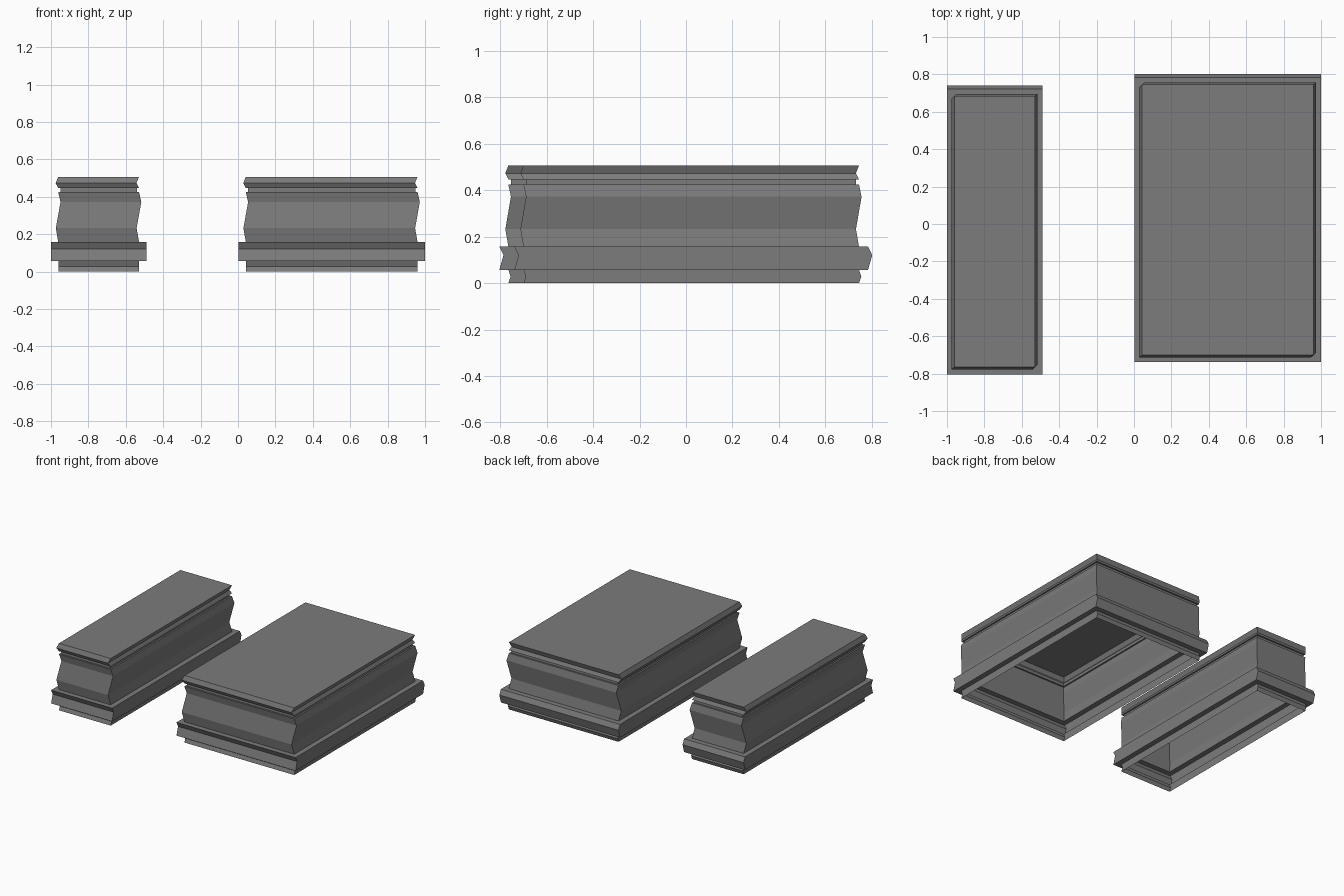
import bpy
import bmesh

cube = bpy.data.objects.get("Cube")
if cube:
    bpy.data.objects.remove(cube)

grey = bpy.data.materials.new("stone grey")
grey.use_nodes = True
colour = (0.2, 0.2, 0.2, 1)
grey.diffuse_color = colour
grey.node_tree.nodes["Principled BSDF"].inputs["Base Color"].default_value = colour

LEDGE = 0.039   # how far the lower moulding stands out
NECK = -0.012   # how far the groove below the cap steps in

# Moulding levels: height, outward offset, x shift, y shift
LEVELS = [
    (0.0, 0, 0, 0),
    (0.028, 0, 0, 0.01),
    (0.057, 0, 0, 0),
    (0.057, LEDGE, 0, 0),
    (0.12, LEDGE, 0, 0.018),
    (0.157, LEDGE, 0, 0),
    (0.157, 0, 0, 0),
    (0.232, 0, -0.013, -0.013),
    (0.372, 0, 0.012, 0.011),
    (0.425, 0, 0, 0),
    (0.425, NECK, 0, 0),
    (0.447, NECK, 0, 0),
    (0.447, 0, 0, 0),
    (0.473, 0, -0.014, -0.013),
    (0.507, 0, 0, 0),
]


def moulded_block(name, x0, x1, y0, y1):
    """Hollow block, open below, made of stacked rectangular rings."""
    bm = bmesh.new()
    rings = []
    for z, out, dx, dy in LEVELS:
        left, right = x0 - out + dx, x1 + out + dx
        front, back = y0 - out + dy, y1 + out + dy
        corners = [(left, front), (right, front), (right, back), (left, back)]
        rings.append([bm.verts.new((x, y, z)) for x, y in corners])
    for low, high in zip(rings, rings[1:]):
        for i in range(4):
            j = (i + 1) % 4
            bm.faces.new((low[i], low[j], high[j], high[i]))
    bm.faces.new(rings[-1])
    mesh = bpy.data.meshes.new(name)
    bm.to_mesh(mesh)
    bm.free()
    mesh.materials.append(grey)
    block = bpy.data.objects.new(name, mesh)
    bpy.context.collection.objects.link(block)
    return block


# Wide block on the left, narrow block on the right
moulded_block("wide_plinth", 0.042, 0.96, -0.7, 0.745)
moulded_block("narrow_plinth", -0.961, -0.529, -0.765, 0.684)
